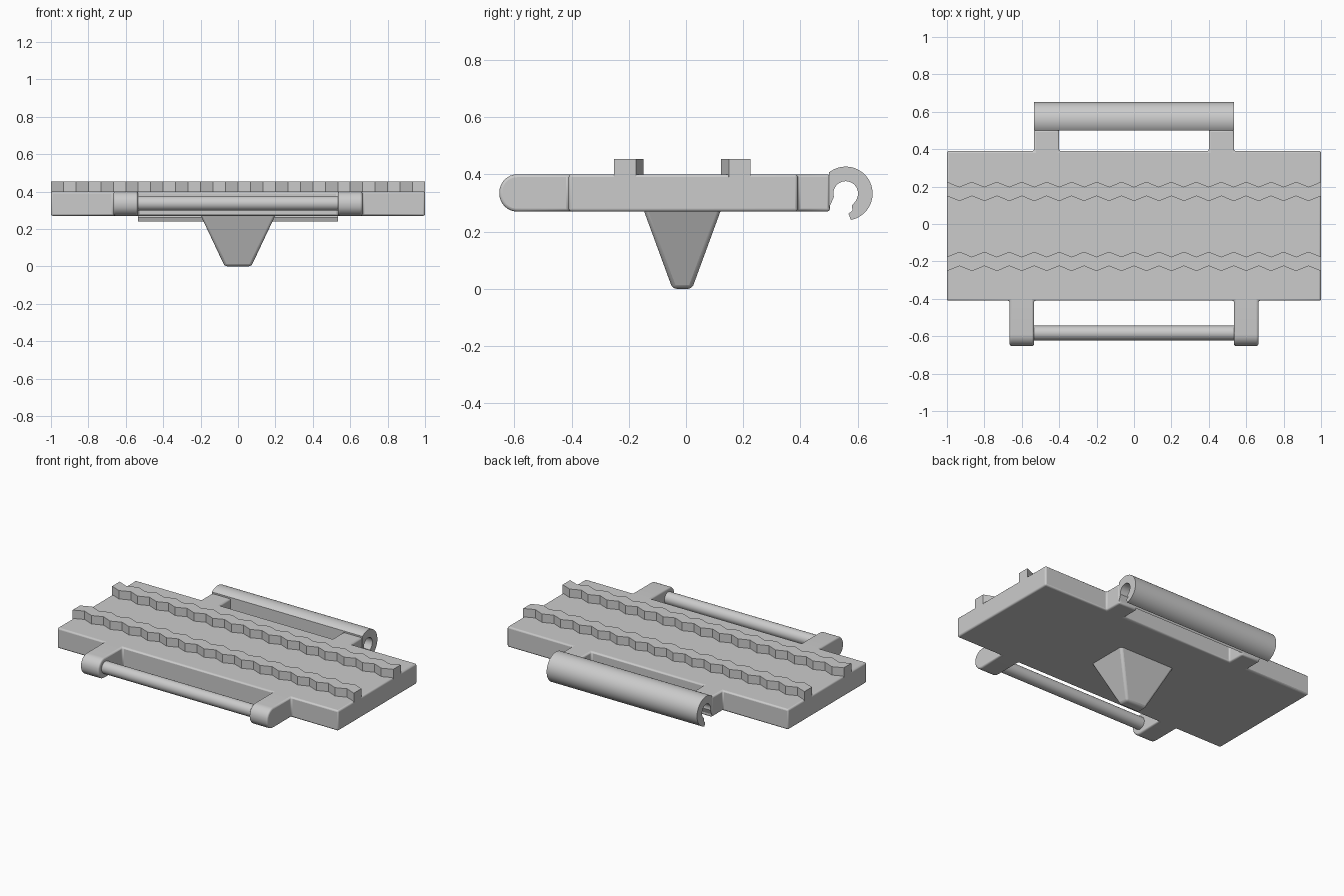
import bpy, bmesh, math

cube = bpy.data.objects.get("Cube")
if cube:
    bpy.data.objects.remove(cube, do_unlink=True)

steel = bpy.data.materials.new("plain_grey")
steel.use_nodes = True
GREY = (0.6, 0.6, 0.6, 1)
steel.diffuse_color = GREY
steel.node_tree.nodes["Principled BSDF"].inputs["Base Color"].default_value = GREY


def finish(name, bm, smooth=True, bevel=0, segments=3):
    bmesh.ops.recalc_face_normals(bm, faces=bm.faces)
    mesh = bpy.data.meshes.new(name)
    bm.to_mesh(mesh)
    bm.free()
    mesh.materials.append(steel)
    obj = bpy.data.objects.new(name, mesh)
    bpy.context.collection.objects.link(obj)
    if bevel:
        mod = obj.modifiers.new("Rounded edges", "BEVEL")
        mod.width, mod.segments = bevel, segments
        mod.limit_method, mod.angle_limit = "ANGLE", math.radians(40)
    if smooth:
        bpy.ops.object.select_all(action="DESELECT")
        obj.select_set(True)
        bpy.context.view_layer.objects.active = obj
        bpy.ops.object.shade_smooth_by_angle(angle=math.radians(35))
    return obj


def prism(points, direction):
    """Sweep a closed outline of 3D points along a direction."""
    bm = bmesh.new()
    face = bm.faces.new([bm.verts.new(p) for p in points])
    swept = bmesh.ops.extrude_face_region(bm, geom=[face])["geom"]
    verts = [g for g in swept if isinstance(g, bmesh.types.BMVert)]
    bmesh.ops.translate(bm, verts=verts, vec=direction)
    return bm


BOTTOM, TOP = 0.27, 0.40
ARM = 0.535      # boundary shared by the front arms, rear arms, pin and hook
FRONT_END = -0.652

# Plate with two front arms and two rear arms
half = [(0.535, -0.41), (ARM, FRONT_END), (0.665, FRONT_END), (0.665, -0.41),
        (1, -0.41), (1, 0.39), (ARM, 0.39), (ARM, 0.503), (0.4, 0.503), (0.4, 0.39)]
outline = half + [(-x, y) for x, y in reversed(half)]
bm = prism([(x, y, BOTTOM) for x, y in outline], (0, 0, TOP - BOTTOM))
tips = [e for e in bm.edges if all(abs(v.co.y - FRONT_END) < 1e-4 for v in e.verts)
        and abs(e.verts[0].co.z - e.verts[1].co.z) < 1e-4]
bmesh.ops.bevel(bm, geom=tips, offset=0.062, segments=8, profile=0.5, affect="EDGES")
finish("track_plate", bm, bevel=0.01)

# Hinge pin between the front arms
pin = [(-0.55, -0.583 + 0.039 * math.cos(a), 0.337 + 0.039 * math.sin(a))
       for a in (math.tau * i / 32 for i in range(32))]
finish("hinge_pin", prism(pin, (1.1, 0, 0)))


# Open hook along the rear arms
def arc(radius, start, end, steps):
    angles = (math.radians(start + (end - start) * i / steps) for i in range(steps + 1))
    return [(0.558 + radius * math.cos(a), 0.333 + radius * math.sin(a)) for a in angles]


hook = arc(0.094, 128, -79, 36)
hook += [(0.568, 0.262), (0.582, 0.275), (0.579, 0.29), (0.594, 0.308)]
hook += arc(0.043, -22, 188, 28)
hook += [(0.517, 0.322), (0.5, 0.283)]
finish("rear_hook", prism([(-ARM, y, z) for y, z in hook], (2 * ARM, 0, 0)))

# Two zigzag grip bars, mirrored front to back
STEPS = 30
for name, side, offset in (("front_grip_bar", -1, -0.014), ("rear_grip_bar", 1, -0.014)):
    centre = 0.2 + offset
    centre = -0.2 if side < 0 else centre

    def zigzag(shift):
        return [(-1 + 2 * i / STEPS,
                 centre + shift + side * (0.0135 if i % 2 == 0 else -0.0135),
                 TOP - 0.01) for i in range(STEPS + 1)]

    bar = zigzag(-0.038) + zigzag(0.038)[::-1]
    finish(name, prism(bar, (0, 0, 0.064)), smooth=False)
    bpy.data.objects[name].location.y = 0 if side < 0 else -0.012

# Tapered guide horn underneath
bm = bmesh.new()
bmesh.ops.create_cube(bm, size=1)
for v in bm.verts:
    upper = v.co.z > 0
    width, depth = (0.408, 0.275) if upper else (0.142, 0.068)
    v.co = (math.copysign(width / 2, v.co.x), math.copysign(depth / 2, v.co.y) - 0.013,
            BOTTOM + 0.012 if upper else 0)
finish("guide_horn", bm, bevel=0.014)
